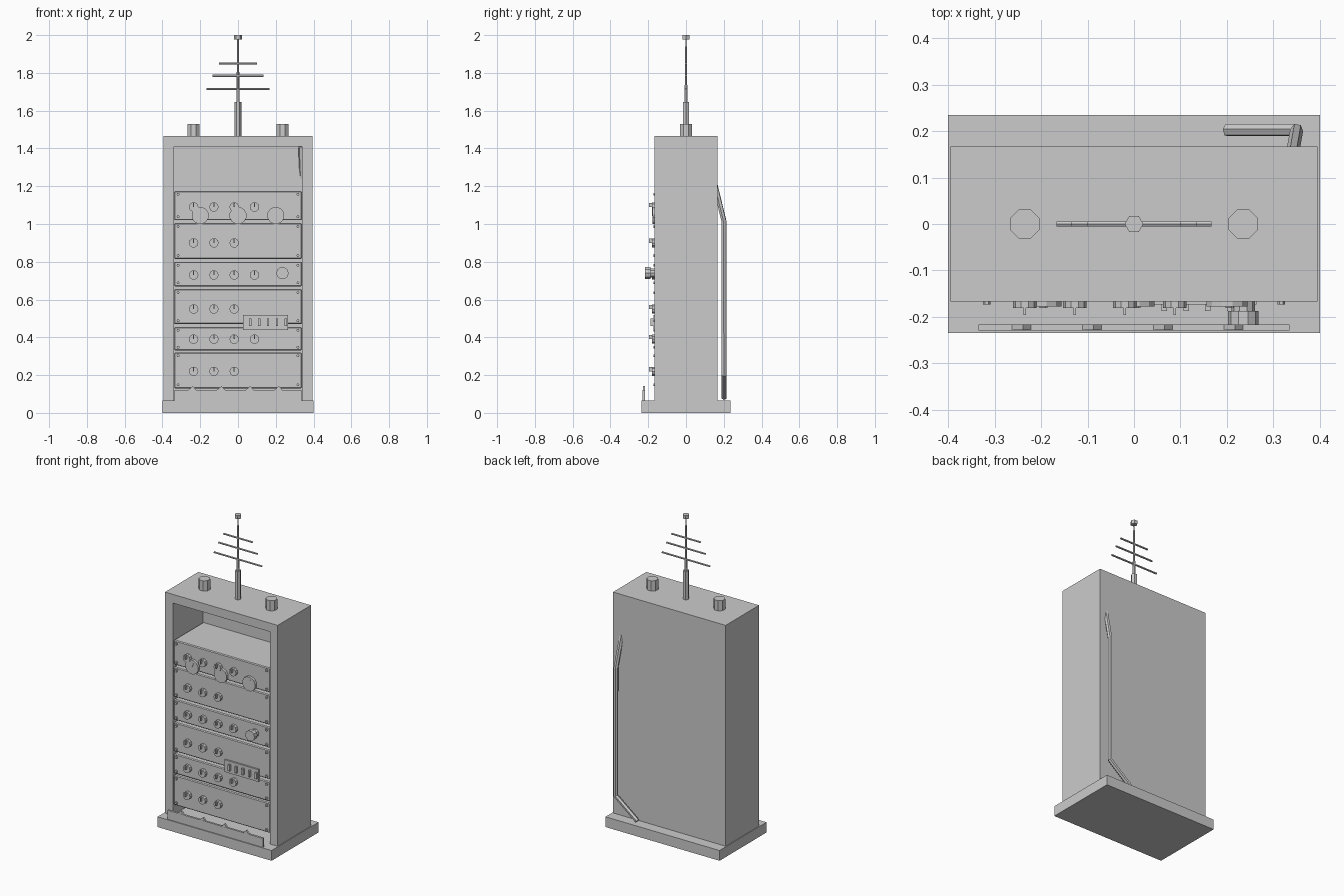
import bpy, bmesh, math
from mathutils import Matrix, Vector

if "Cube" in bpy.data.objects:
    bpy.data.objects.remove(bpy.data.objects["Cube"])

grey = bpy.data.materials.new("plain grey")
grey.diffuse_color = (0.6, 0.6, 0.6, 1)
grey.use_nodes = True
grey.node_tree.nodes["Principled BSDF"].inputs["Base Color"].default_value = grey.diffuse_color


def finish(name, bm):
    bmesh.ops.recalc_face_normals(bm, faces=bm.faces)
    me = bpy.data.meshes.new(name)
    bm.to_mesh(me)
    bm.free()
    me.materials.append(grey)
    ob = bpy.data.objects.new(name, me)
    bpy.context.collection.objects.link(ob)
    return ob


def box(name, x0, x1, y0, y1, z0, z1, tilt=0.0):
    """Box from its limits, optionally tilted about y through its centre."""
    bm = bmesh.new()
    c = Vector(((x0 + x1) / 2, (y0 + y1) / 2, (z0 + z1) / 2))
    m = (Matrix.Translation(c) @ Matrix.Rotation(tilt, 4, 'Y')
         @ Matrix.Diagonal((x1 - x0, y1 - y0, z1 - z0, 1)))
    bmesh.ops.create_cube(bm, size=1, matrix=m)
    return finish(name, bm)


def rod(name, p, q, r0, r1=None, sides=8):
    """Capped cylinder or cone from p to q."""
    p, q = Vector(p), Vector(q)
    d = q - p
    bm = bmesh.new()
    m = (Matrix.Translation((p + q) / 2)
         @ Vector((0, 0, 1)).rotation_difference(d).to_matrix().to_4x4()
         @ Matrix.Rotation(math.pi / sides, 4, 'Z'))
    bmesh.ops.create_cone(bm, cap_ends=True, segments=sides, radius1=r0,
                          radius2=r0 if r1 is None else r1,
                          depth=d.length, matrix=m)
    return finish(name, bm)


# plinth
box("plinth", -0.4, 0.4, -0.235, 0.235, 0, 0.065)

# cabinet shell: an upside-down U closed by a back wall
bm = bmesh.new()
outline = [(-0.395, 0.065), (-0.395, 1.465), (0.395, 1.465), (0.395, 0.065),
           (0.34, 0.065), (0.34, 1.41), (-0.34, 1.41), (-0.34, 0.065)]
face = bm.faces.new([bm.verts.new((x, -0.167, z)) for x, z in outline])
ext = bmesh.ops.extrude_face_region(bm, geom=[face])
bmesh.ops.translate(bm, vec=(0, 0.302, 0),
                    verts=[v for v in ext["geom"] if isinstance(v, bmesh.types.BMVert)])
finish("cabinet_shell", bm)
box("cabinet_back", -0.395, 0.395, 0.135, 0.167, 0.065, 1.465)

# rack units: bottom, top, knob height, number of knobs
FRONT = -0.162
units = [(1.02, 1.175, 1.09, 4), (0.815, 1.005, 0.90, 3), (0.67, 0.80, 0.73, 4),
         (0.47, 0.655, 0.55, 3), (0.33, 0.455, 0.39, 4), (0.13, 0.32, 0.22, 3)]
for z0, z1, kz, n in units:
    unit = box("rack_unit", -0.338, 0.338, FRONT, 0.135, z0, z1)
    bev = unit.modifiers.new("edge", 'BEVEL')
    bev.width = 0.005
    bev.segments = 1
    # corner screws
    for x in (-0.317, 0.317):
        for z in (z0 + 0.018, z1 - 0.018):
            rod("screw", (x, FRONT, z), (x, -0.173, z), 0.008, sides=6)
    # knobs with pointers
    for i in range(n):
        x = -0.235 + 0.1075 * i
        rod("knob", (x, FRONT, kz), (x, -0.181, kz), 0.025, sides=10)
        box("knob_pointer", x - 0.003, x + 0.003, -0.196, -0.178, kz, kz + 0.022)

# round gauges with tilted needles
for x in (-0.2, 0, 0.2):
    rod("gauge", (x, FRONT, 1.045), (x, -0.178, 1.045), 0.046, sides=12)
    box("gauge_needle", x + 0.003, x + 0.008, -0.181, -0.177, 1.043, 1.073, 0.45)

# large tuning dial
rod("dial_stem", (0.235, FRONT, 0.74), (0.235, -0.19, 0.74), 0.025, sides=10)
rod("dial_cap", (0.235, -0.187, 0.74), (0.235, -0.217, 0.74), 0.033, sides=10)

# switch plate with toggles
box("switch_plate", 0.026, 0.264, -0.173, FRONT, 0.44, 0.517)
for i in range(5):
    x = 0.065 + 0.047 * i
    box("toggle", x - 0.006, x + 0.006, -0.187, -0.17, 0.46, 0.5)

# kick bar with slanted stripe plates whose tips rise above it
box("kick_bar", -0.335, 0.335, -0.229, -0.216, 0.065, 0.122)
for i in range(4):
    x = -0.222 + 0.152 * i
    box("slanted_stripe", x - 0.017, x + 0.017, -0.2285, -0.2165, 0.05, 0.142, -0.7)

# roof posts
for x in (-0.235, 0.235):
    rod("roof_post", (x, 0, 1.465), (x, 0, 1.53), 0.034, sides=8)

# aerial
rod("aerial_base", (0, 0, 1.465), (0, 0, 1.645), 0.018, sides=6)
rod("aerial_mast", (0, 0, 1.645), (0, 0, 1.98), 0.009, 0.004, sides=6)
rod("aerial_tip", (0, 0, 1.977), (0, 0, 2.0), 0.02, sides=6)
for z, half in ((1.715, 0.167), (1.785, 0.135), (1.85, 0.1)):
    rod("aerial_crossbar", (-half, 0, z), (half, 0, z), 0.006, sides=6)

# rear cable, passing through the back wall near the top
cu = bpy.data.curves.new("cable_path", 'CURVE')
cu.dimensions = '3D'
cu.bevel_depth = 0.014
cu.bevel_resolution = 1
cu.use_fill_caps = True
path = [(0.333, 0.105, 1.41), (0.35, 0.202, 1.01), (0.35, 0.202, 0.2), (0.2, 0.202, 0.08)]
sp = cu.splines.new('POLY')
sp.points.add(len(path) - 1)
for pt, co in zip(sp.points, path):
    pt.co = (*co, 1)
tmp = bpy.data.objects.new("cable_path", cu)
bpy.context.collection.objects.link(tmp)
bpy.context.view_layer.update()
me = bpy.data.meshes.new_from_object(tmp.evaluated_get(bpy.context.evaluated_depsgraph_get()))
bpy.data.objects.remove(tmp)
me.materials.clear()
me.materials.append(grey)
for p in me.polygons:
    p.use_smooth = False
cable = bpy.data.objects.new("rear_cable", me)
bpy.context.collection.objects.link(cable)
